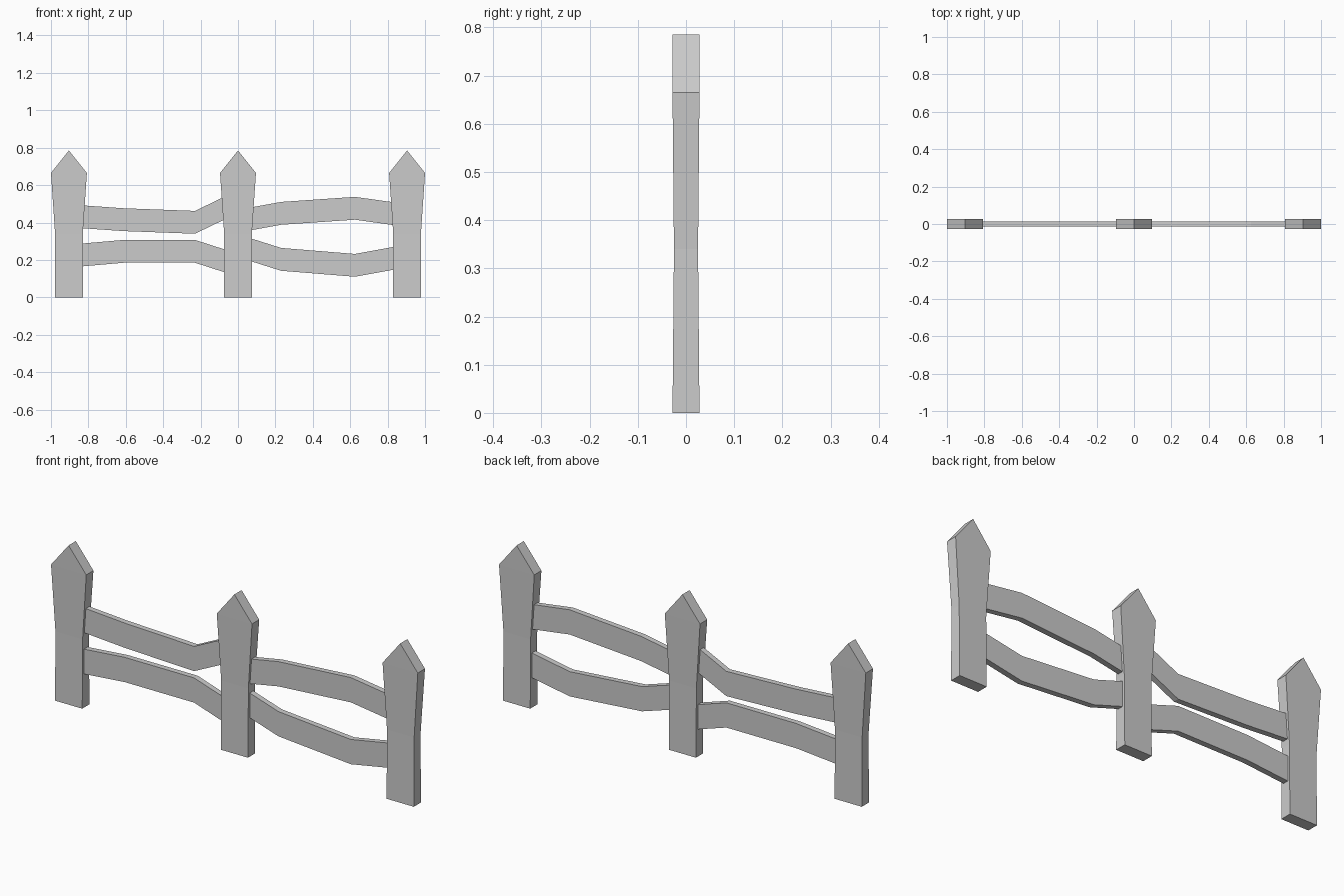
import bpy, bmesh

if "Cube" in bpy.data.objects:
    bpy.data.objects.remove(bpy.data.objects["Cube"])


def strip_solid(name, rows, cap_end=True):
    """Skin a chain of 4-point cross-sections into a closed solid."""
    bm = bmesh.new()
    rings = [[bm.verts.new(p) for p in row] for row in rows]
    for a, b in zip(rings, rings[1:]):
        for i in range(4):
            j = (i + 1) % 4
            bm.faces.new((a[i], a[j], b[j], b[i]))
    bm.faces.new(rings[0])
    bm.faces.new(rings[-1])
    # merge the two ridge corners of a pointed end
    bmesh.ops.remove_doubles(bm, verts=bm.verts[:], dist=1e-4)
    bmesh.ops.dissolve_degenerate(bm, edges=bm.edges[:], dist=1e-4)
    bmesh.ops.recalc_face_normals(bm, faces=bm.faces[:])
    mesh = bpy.data.meshes.new(name)
    bm.to_mesh(mesh)
    bm.free()
    obj = bpy.data.objects.new(name, mesh)
    bpy.context.collection.objects.link(obj)
    return obj


def post(name, x):
    # (z, half width, half depth) from foot to pointed tip
    levels = [(0, .074, .028), (.34, .074, .025), (.665, .096, .028), (.785, 0, .028)]
    rows = [[(x - w, -d, z), (x + w, -d, z), (x + w, d, z), (x - w, d, z)]
            for z, w, d in levels]
    strip_solid(name, rows)


def rail(name, path):
    # path follows the rail's centre line; ends are cut vertically
    h, d = .061, .014
    rows = [[(x, -d, z - h), (x, d, z - h), (x, d, z + h), (x, -d, z + h)]
            for x, z in path]
    strip_solid(name, rows)


# Posts
for side, x in (("left", -.904), ("middle", 0), ("right", .904)):
    post(side + "_post", x)

# Bent rails
rail("left_upper_rail", [(-.84, .431), (-.61, .415), (-.23, .401), (-.07, .478)])
rail("left_lower_rail", [(-.84, .226), (-.61, .246), (-.23, .246), (-.06, .191)])
rail("right_upper_rail", [(.06, .418), (.23, .449), (.625, .476), (.84, .446)])
rail("right_lower_rail", [(.06, .257), (.23, .203), (.625, .171), (.84, .210)])
